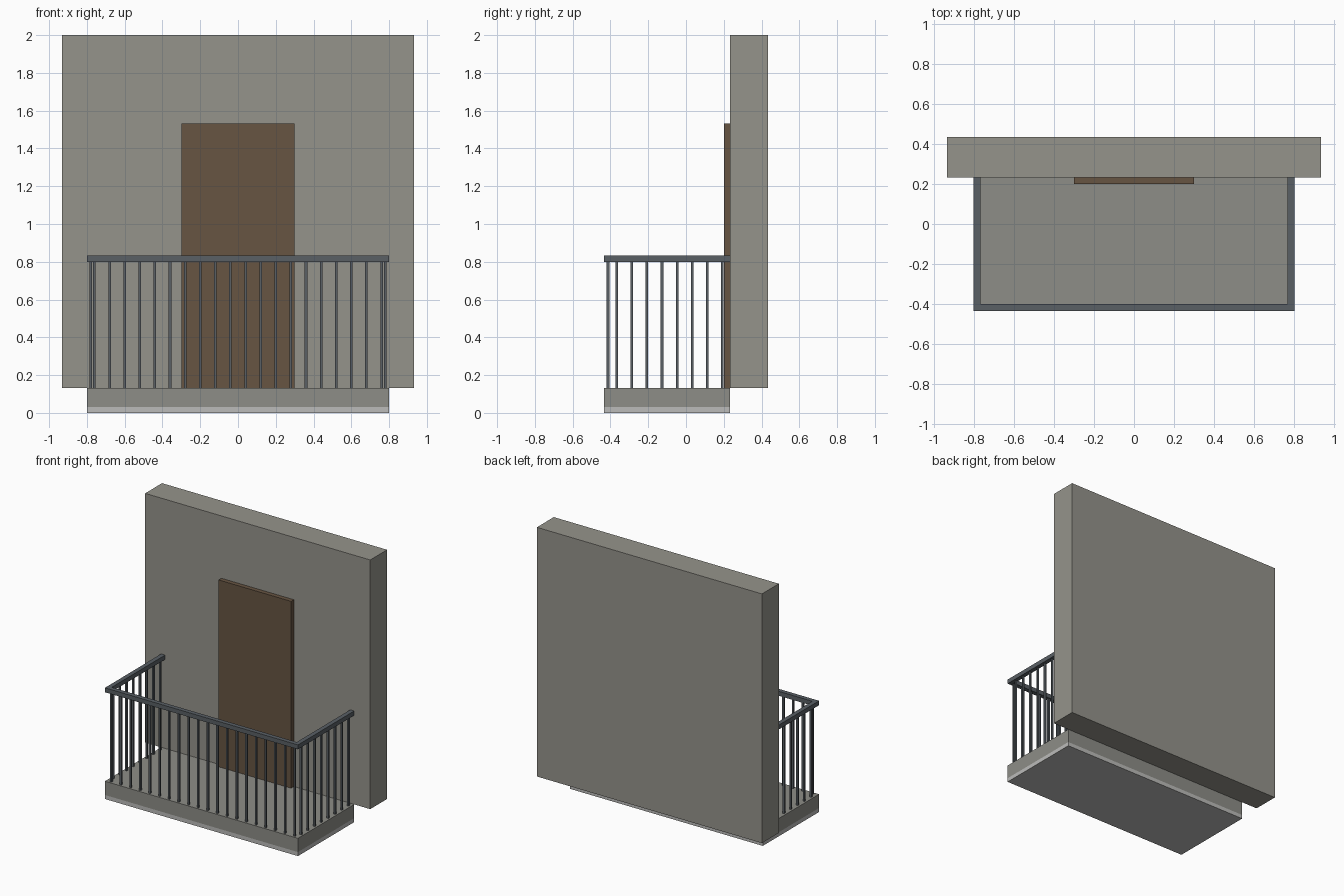
import bpy, bmesh
from mathutils import Matrix, Vector

if "Cube" in bpy.data.objects:
    bpy.data.objects.remove(bpy.data.objects["Cube"])


def material(name, rgb):
    m = bpy.data.materials.new(name)
    m.diffuse_color = (*rgb, 1)
    m.use_nodes = True
    m.node_tree.nodes["Principled BSDF"].inputs["Base Color"].default_value = m.diffuse_color
    return m


def add_box(bm, lo, hi):
    lo, hi = Vector(lo), Vector(hi)
    mat = Matrix.Translation((lo + hi) / 2) @ Matrix.Diagonal((*(hi - lo), 1))
    bmesh.ops.create_cube(bm, size=1, matrix=mat)


def finish(name, bm, mat):
    bmesh.ops.recalc_face_normals(bm, faces=bm.faces)
    me = bpy.data.meshes.new(name)
    bm.to_mesh(me)
    bm.free()
    if mat:
        me.materials.append(mat)
    ob = bpy.data.objects.new(name, me)
    bpy.context.collection.objects.link(ob)
    return ob


def box(name, lo, hi, mat=None):
    bm = bmesh.new()
    add_box(bm, lo, hi)
    return finish(name, bm, mat)


plaster = material("plaster", (0.30, 0.295, 0.26))
concrete = material("concrete", (0.27, 0.27, 0.245))
trim = material("pale_trim", (0.5, 0.5, 0.49))
iron = material("iron", (0.10, 0.115, 0.13))
wood = material("wood", (0.135, 0.09, 0.055))

FRONT, BACK, HALF = -0.433, 0.233, 0.8
FLOOR, RAIL_Z, RAIL = 0.133, 0.80, 0.033

# wall, door and floor slab with a pale lower band
box("wall", (-0.933, BACK, FLOOR), (0.933, 0.433, 2.0), plaster)
box("door", (-0.3, 0.2, FLOOR), (0.3, BACK, 1.533), wood)
box("floor_slab", (-HALF, FRONT, 0.03), (HALF, BACK, FLOOR), concrete)
box("slab_underside", (-HALF, FRONT, 0), (HALF, BACK, 0.03), trim)

# U-shaped handrail
bm = bmesh.new()
i = HALF - RAIL
outline = [(-HALF, BACK), (-HALF, FRONT), (HALF, FRONT), (HALF, BACK),
           (i, BACK), (i, FRONT + RAIL), (-i, FRONT + RAIL), (-i, BACK)]
face = bm.faces.new([bm.verts.new((x, y, RAIL_Z)) for x, y in outline])
ext = bmesh.ops.extrude_face_region(bm, geom=[face], use_keep_orig=True)
top = [g for g in ext["geom"] if isinstance(g, bmesh.types.BMVert)]
bmesh.ops.translate(bm, verts=top, vec=(0, 0, RAIL))
finish("handrail", bm, iron)


# balusters along the front and both sides
def balusters(name, points, r=0.0067):
    bm = bmesh.new()
    for x, y in points:
        add_box(bm, (x - r, y - r, FLOOR), (x + r, y + r, RAIL_Z))
    finish(name, bm, iron)


balusters("front_balusters", [(-0.76 + 0.08 * k, -0.413) for k in range(20)])
for side, s in (("left", -1), ("right", 1)):
    balusters(side + "_balusters", [(s * 0.78, -0.367 + 0.08 * k) for k in range(8)])
